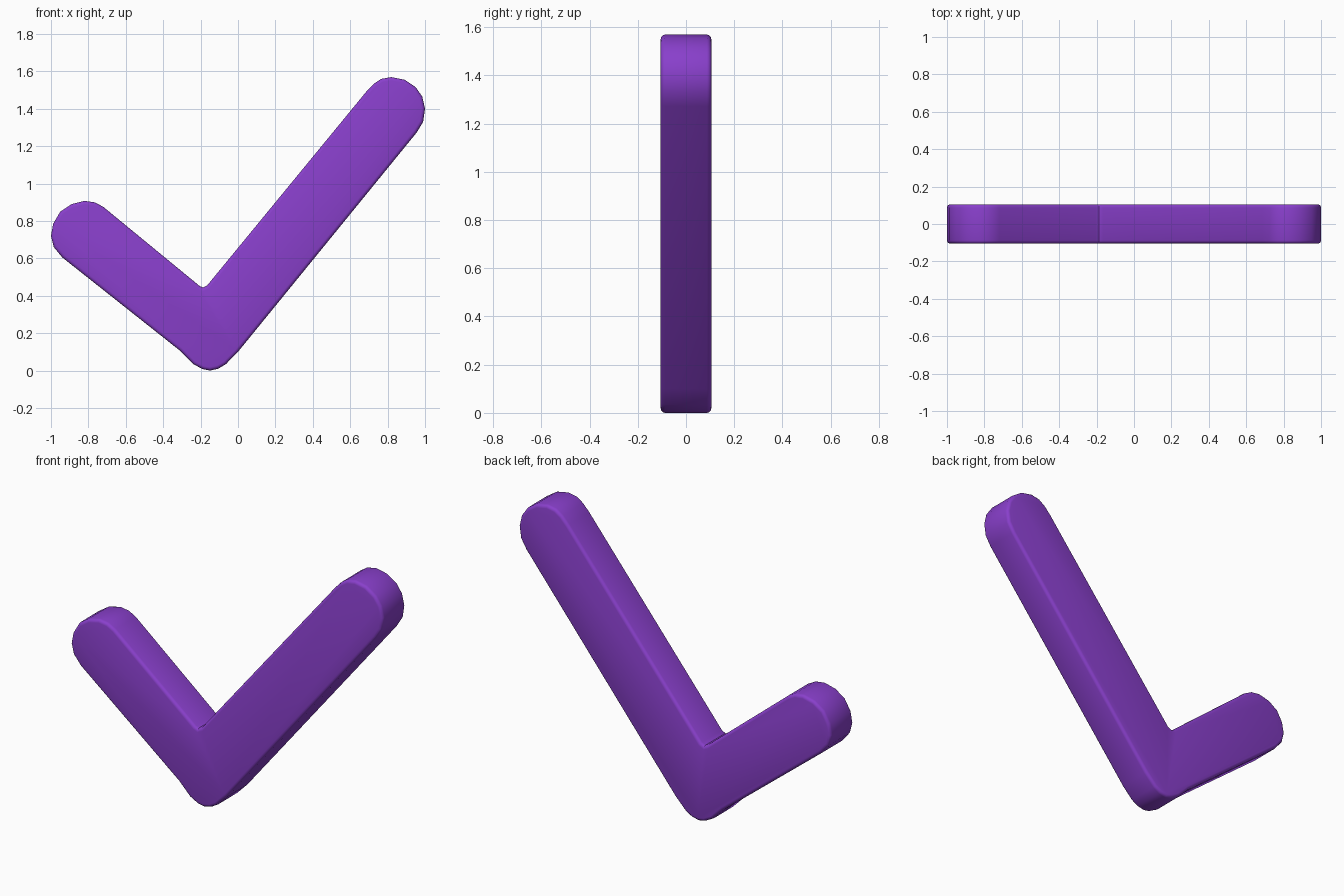
import bpy, bmesh

if "Cube" in bpy.data.objects:
    bpy.data.objects.remove(bpy.data.objects["Cube"])

HALF = 0.105   # half thickness in y

# front outline (x, z), anticlockwise from the inner corner
outline = [
    (-0.205, 0.452), (-0.72, 0.875), (-0.765, 0.899), (-0.82, 0.907),   # short arm, top edge
    (-0.89, 0.89), (-0.95, 0.85), (-0.988, 0.785), (-1.0, 0.72),        # short arm, round end
    (-0.985, 0.66), (-0.94, 0.605),
    (-0.30, 0.098), (-0.235, 0.03), (-0.19, 0.008), (-0.15, 0.0),   # rounded elbow
    (-0.105, 0.01), (-0.065, 0.034), (0.0, 0.1),
    (0.955, 1.272), (0.99, 1.33), (1.0, 1.4), (0.985, 1.465),           # long arm, round end
    (0.95, 1.515), (0.89, 1.555), (0.82, 1.569), (0.765, 1.559), (0.725, 1.532),
    (0.685, 1.49), (-0.165, 0.455), (-0.187, 0.444),
]
# ease the elbow entry so its curve meets the straight edge cleanly
outline[10:12] = [(-0.31, 0.106), (-0.24, 0.035)]

bm = bmesh.new()
front = bm.faces.new([bm.verts.new((x, -HALF, z)) for x, z in outline])
ext = bmesh.ops.extrude_face_region(bm, geom=[front], use_keep_orig=True)
bmesh.ops.translate(bm, vec=(0, 2 * HALF, 0),
                    verts=[g for g in ext["geom"] if isinstance(g, bmesh.types.BMVert)])
bmesh.ops.recalc_face_normals(bm, faces=bm.faces)

# soften both rims
rims = [e for e in bm.edges if abs(e.verts[0].co.y - e.verts[1].co.y) < 1e-5]
bmesh.ops.bevel(bm, geom=rims, offset=0.018, segments=3, profile=0.5, affect='EDGES')
bmesh.ops.recalc_face_normals(bm, faces=bm.faces)

mesh = bpy.data.meshes.new("check_mark")
bm.to_mesh(mesh)
bm.free()
check = bpy.data.objects.new("check_mark", mesh)
bpy.context.collection.objects.link(check)

purple = bpy.data.materials.new("purple")
purple.diffuse_color = (0.25, 0.05, 0.6, 1)
purple.use_nodes = True
purple.node_tree.nodes["Principled BSDF"].inputs["Base Color"].default_value = purple.diffuse_color
mesh.materials.append(purple)

bpy.context.view_layer.objects.active = check
check.select_set(True)
bpy.ops.object.shade_smooth_by_angle(angle=0.6)
